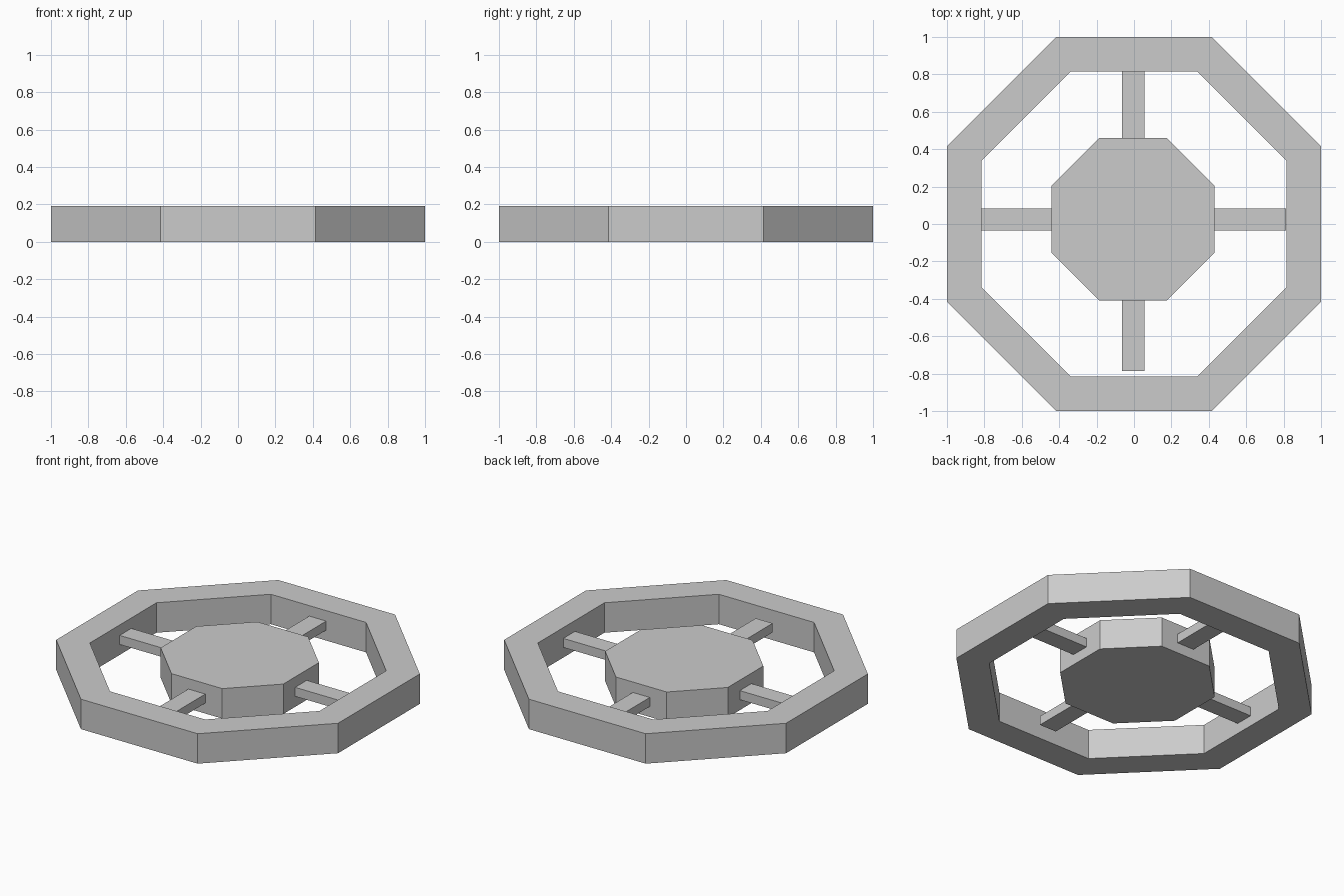
import bpy, bmesh
from math import cos, sin, pi

if "Cube" in bpy.data.objects:
    bpy.data.objects.remove(bpy.data.objects["Cube"])

H = 0.192  # height of rim and hub


def octagon(apothem, cx=0.0, cy=0.0):
    r = apothem / cos(pi / 8)
    return [(cx + r * cos(pi / 8 + i * pi / 4), cy + r * sin(pi / 8 + i * pi / 4))
            for i in range(8)]


def finish(name, bm):
    bmesh.ops.recalc_face_normals(bm, faces=bm.faces)
    mesh = bpy.data.meshes.new(name)
    bm.to_mesh(mesh)
    bm.free()
    ob = bpy.data.objects.new(name, mesh)
    bpy.context.collection.objects.link(ob)
    return ob


def prism(name, profile, z0, z1):
    bm = bmesh.new()
    base = bm.faces.new([bm.verts.new((x, y, z0)) for x, y in profile])
    top = bmesh.ops.extrude_face_region(bm, geom=[base], use_keep_orig=True)
    verts = [g for g in top["geom"] if isinstance(g, bmesh.types.BMVert)]
    bmesh.ops.translate(bm, verts=verts, vec=(0, 0, z1 - z0))
    return finish(name, bm)


def rim(name, outer, inner, z0, z1):
    bm = bmesh.new()
    # closed loop of four-sided cross-sections
    loops = [[bm.verts.new((x, y, z)) for x, y in ring]
             for ring, z in ((outer, z0), (outer, z1), (inner, z1), (inner, z0))]
    for k in range(4):
        a, b = loops[k], loops[(k + 1) % 4]
        for i in range(8):
            j = (i + 1) % 8
            bm.faces.new((a[i], a[j], b[j], b[i]))
    return finish(name, bm)


# Octagonal outer rim
rim("rim", octagon(1.0), octagon(0.815), 0.0, H)

# Octagonal hub, slightly off centre
prism("hub", octagon(0.435, -0.005, 0.025), 0.0, H)

# Four thin spokes (x0, x1, y0, y1); the front one stops short of the rim
spokes = {
    "spoke_right": (0.425, 0.812, -0.035, 0.083),
    "spoke_left": (-0.815, -0.435, -0.035, 0.083),
    "spoke_back": (-0.065, 0.055, 0.455, 0.815),
    "spoke_front": (-0.065, 0.055, -0.785, -0.405),
}
for name, (x0, x1, y0, y1) in spokes.items():
    prism(name, [(x0, y0), (x1, y0), (x1, y1), (x0, y1)], 0.067, 0.125)
